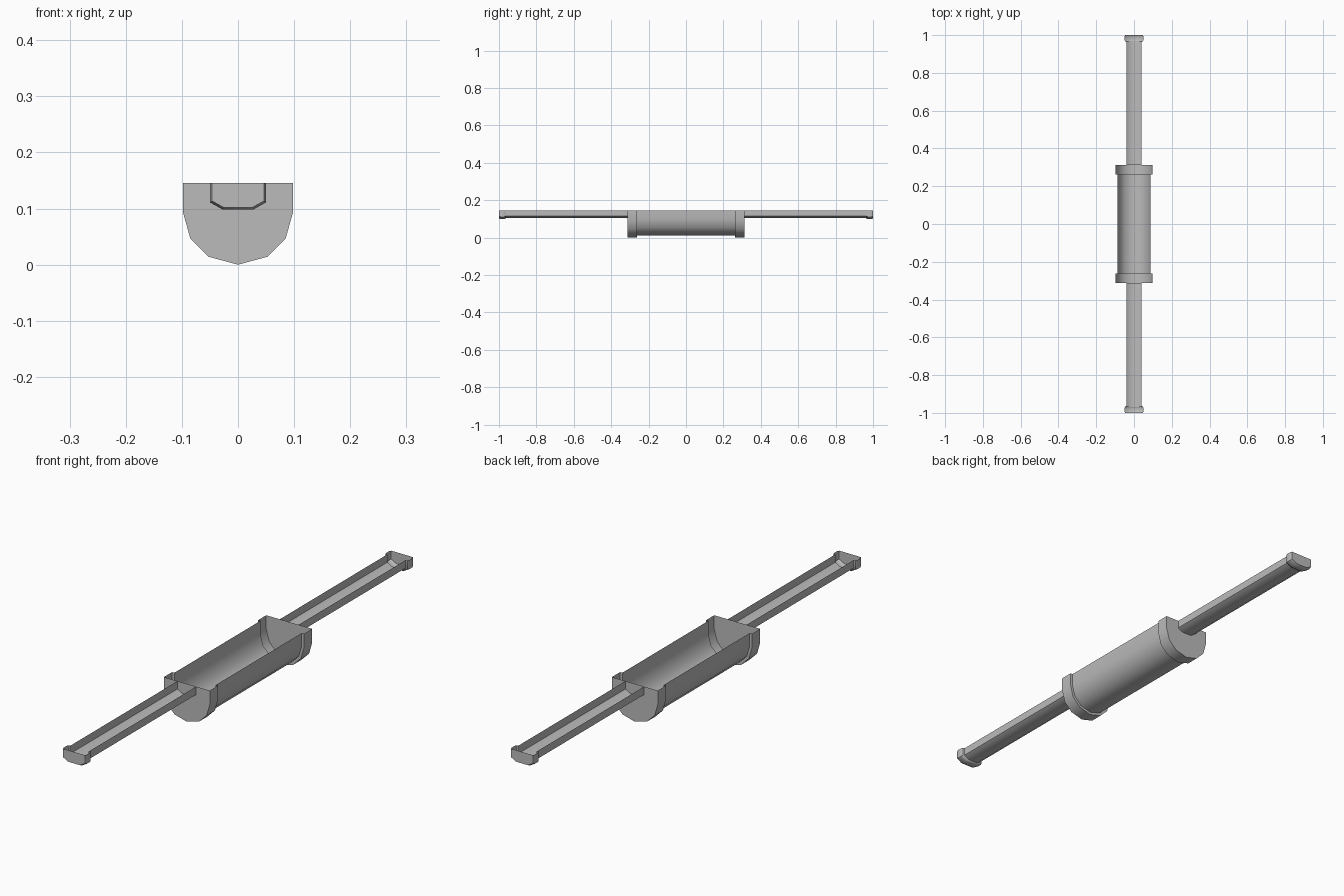
import bpy
import bmesh
import math

cube = bpy.data.objects.get("Cube")
if cube:
    bpy.data.objects.remove(cube, do_unlink=True)

TOP = 0.146

grey = bpy.data.materials.new("plain grey")
grey.use_nodes = True
COLOUR = (0.5, 0.5, 0.5, 1)
grey.diffuse_color = COLOUR
grey.node_tree.nodes["Principled BSDF"].inputs["Base Color"].default_value = COLOUR

# Right half of each open-topped cross-section, as (half width, depth below rim)
DRUM = [(0.098, 0), (0.098, 0.053), (0.085, 0.099), (0.052, 0.132), (0, TOP)]
GRIP = [(0.05, 0), (0.05, 0.035), (0.027, 0.048)]


def section(half, scale_x, scale_z):
    """Mirror a half profile into a full open trough."""
    right = [(x * scale_x, TOP - d * scale_z) for x, d in half]
    left = [(-x, z) for x, z in reversed(right) if x > 0]
    return right + left


def shell(name, half, stations, side=1, end=False):
    """Loft a trough through stations (y, scale x, scale z); end closes the last."""
    bm = bmesh.new()
    rows = [[bm.verts.new((x, y * side, z)) for x, z in section(half, sx, sz)]
            for y, sx, sz in stations]
    for a, b in zip(rows, rows[1:]):
        for i in range(len(a) - 1):
            bm.faces.new((a[i], a[i + 1], b[i + 1], b[i]))
    if end:
        bm.faces.new(rows[-1])
    if side < 0:
        bmesh.ops.reverse_faces(bm, faces=bm.faces[:])
    mesh = bpy.data.meshes.new(name)
    bm.to_mesh(mesh)
    bm.free()
    mesh.materials.append(grey)
    obj = bpy.data.objects.new(name, mesh)
    bpy.context.collection.objects.link(obj)
    bpy.ops.object.select_all(action='DESELECT')
    obj.select_set(True)
    bpy.context.view_layer.objects.active = obj
    bpy.ops.object.shade_smooth_by_angle(angle=math.radians(50))


# Long middle trough
shell("barrel", DRUM, [(-0.262, 0.9, 0.93), (0.262, 0.9, 0.93)])

for side, label in ((-1, "front"), (1, "back")):
    # Stepped collar with a flat outer wall
    shell(label + "_collar", DRUM,
          [(0.262, 0.9, 0.93), (0.262, 1, 1), (0.312, 1, 1)], side, end=True)
    # Slim handle trough
    shell(label + "_handle", GRIP, [(0.312, 0.8, 0.87), (0.968, 0.8, 0.87)], side)
    # Rounded knob closing the handle
    shell(label + "_knob", GRIP,
          [(0.964, 0.8, 0.87), (0.966, 0.94, 0.95), (0.973, 1, 1),
           (0.992, 1, 1), (1.0, 0.93, 0.92)], side, end=True)
